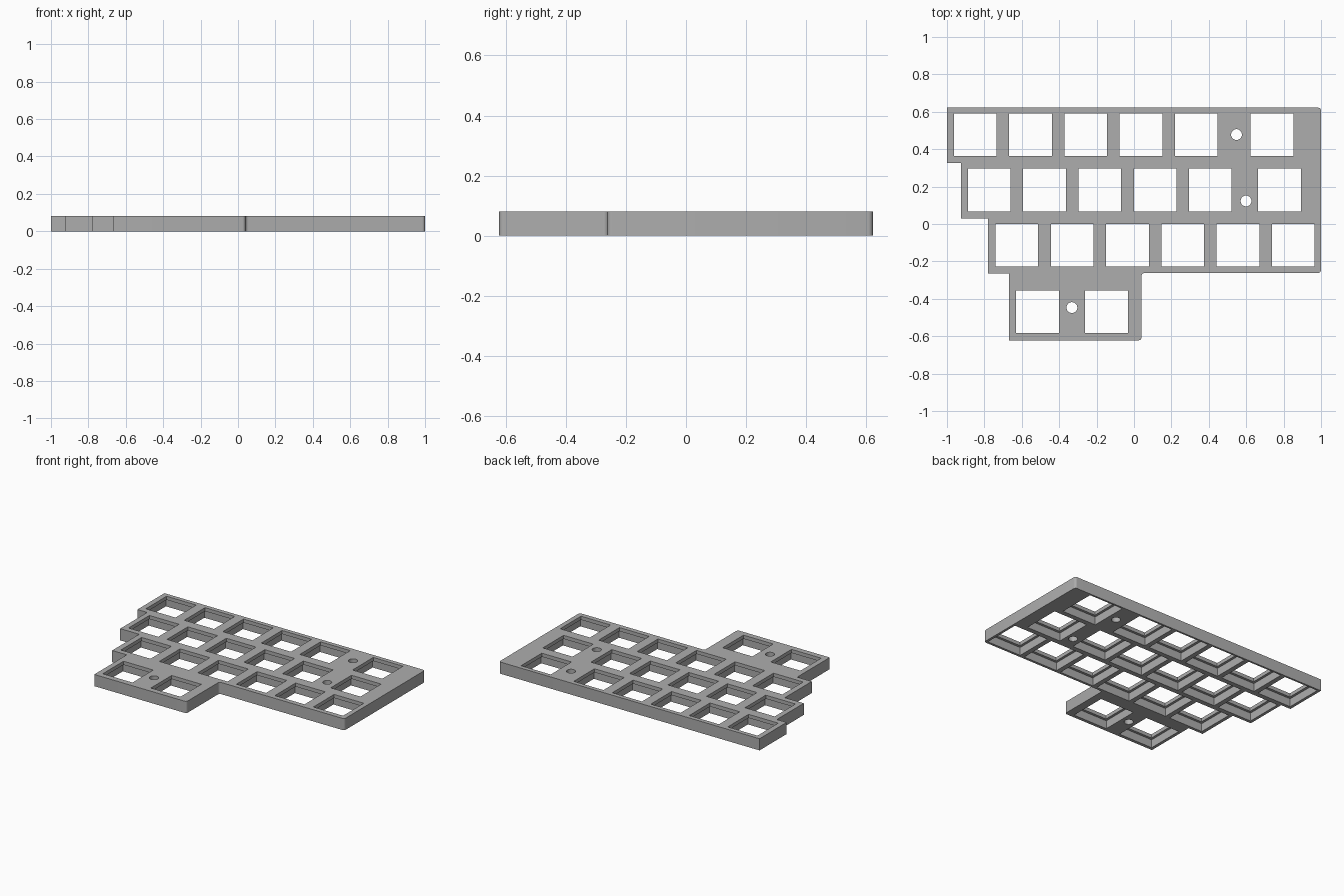
import bpy, bmesh, math
from mathutils import Matrix, Vector

if "Cube" in bpy.data.objects:
    bpy.data.objects.remove(bpy.data.objects["Cube"], do_unlink=True)

THICK = 0.081     # whole plate
LIP = 0.025       # thin top layer around each opening
PITCH = 0.2956    # key spacing
OPENING = 0.228
POCKET = 0.262    # wider recess on the underside
SCREW_R = 0.029

grey = bpy.data.materials.new("plate grey")
grey.use_nodes = True
grey.diffuse_color = (0.42, 0.42, 0.42, 1)
grey.node_tree.nodes["Principled BSDF"].inputs["Base Color"].default_value = (0.42, 0.42, 0.42, 1)


def make_object(name, bm):
    bmesh.ops.recalc_face_normals(bm, faces=bm.faces)
    mesh = bpy.data.meshes.new(name)
    bm.to_mesh(mesh)
    bm.free()
    mesh.materials.append(grey)
    obj = bpy.data.objects.new(name, mesh)
    bpy.context.collection.objects.link(obj)
    return obj


def box_cutter(name, centres, size, z0, z1):
    bm = bmesh.new()
    for x, y in centres:
        place = Matrix.Translation((x, y, (z0 + z1) / 2)) @ Matrix.Diagonal((size, size, z1 - z0, 1))
        bmesh.ops.create_cube(bm, size=1, matrix=place)
    return make_object(name, bm)


def screw_cutter(name, centres):
    bm = bmesh.new()
    for x, y in centres:
        bmesh.ops.create_cone(bm, cap_ends=True, segments=32, radius1=SCREW_R, radius2=SCREW_R,
                              depth=THICK * 3, matrix=Matrix.Translation((x, y, THICK / 2)))
    return make_object(name, bm)


def rounded(before, corner, after, radius, steps=5):
    """Replace a right-angled corner with a short arc."""
    a = (Vector(before) - Vector(corner)).normalized() * radius
    b = (Vector(after) - Vector(corner)).normalized() * radius
    centre = Vector(corner) + a + b
    angles = [math.pi / 2 * i / steps for i in range(steps + 1)]
    return [centre - b * math.cos(t) - a * math.sin(t) for t in angles]


# Plate outline: stepped on the right-hand side, rounded where the flag is set
outline = [
    (-1, 0.622, 0), (-1, 0.325, 0), (-0.925, 0.325, 0), (-0.925, 0.03, 0),
    (-0.78, 0.03, 0), (-0.78, -0.265, 0), (-0.668, -0.265, 0), (-0.668, -0.622, 0),
    (0.04, -0.622, 1), (0.04, -0.262, 1), (1, -0.262, 1), (1, 0.622, 1),
]
points = []
for i, (x, y, is_round) in enumerate(outline):
    if is_round:
        points += rounded(outline[i - 1][:2], (x, y), outline[(i + 1) % len(outline)][:2], 0.016)
    else:
        points.append(Vector((x, y)))

bm = bmesh.new()
base = bm.faces.new([bm.verts.new((p.x, p.y, 0)) for p in points])
top = bmesh.ops.extrude_face_region(bm, geom=[base], use_keep_orig=True)
bmesh.ops.translate(bm, vec=(0, 0, THICK),
                    verts=[v for v in top["geom"] if isinstance(v, bmesh.types.BMVert)])
plate = make_object("key_plate", bm)

# Key positions, row by row from the back
keys = [(-0.849 + i * PITCH, 0.478) for i in range(5)] + [(0.738, 0.478)]
keys += [(-0.774 + i * PITCH, 0.182) for i in range(5)] + [(0.778, 0.182)]
keys += [(-0.626 + i * PITCH, -0.114) for i in range(6)]
keys += [(-0.516, -0.469), (-0.147, -0.469)]
screws = [(0.548, 0.478), (0.599, 0.123), (-0.332, -0.447)]

# Cut the openings, the underside pockets and the screw holes
cutters = [
    box_cutter("pocket_cutter", keys, POCKET, -0.1, THICK - LIP),
    box_cutter("opening_cutter", keys, OPENING, -0.1, THICK + 0.1),
    screw_cutter("screw_cutter", screws),
]
bpy.context.view_layer.objects.active = plate
for cutter in cutters:
    cut = plate.modifiers.new(cutter.name, "BOOLEAN")
    cut.operation = "DIFFERENCE"
    cut.solver = "EXACT"
    cut.object = cutter
    bpy.ops.object.modifier_apply(modifier=cut.name)
    bpy.data.objects.remove(cutter, do_unlink=True)

# Soft shading on the small curves only
bpy.ops.object.select_all(action="DESELECT")
plate.select_set(True)
bpy.ops.object.shade_smooth_by_angle(angle=math.radians(30))
